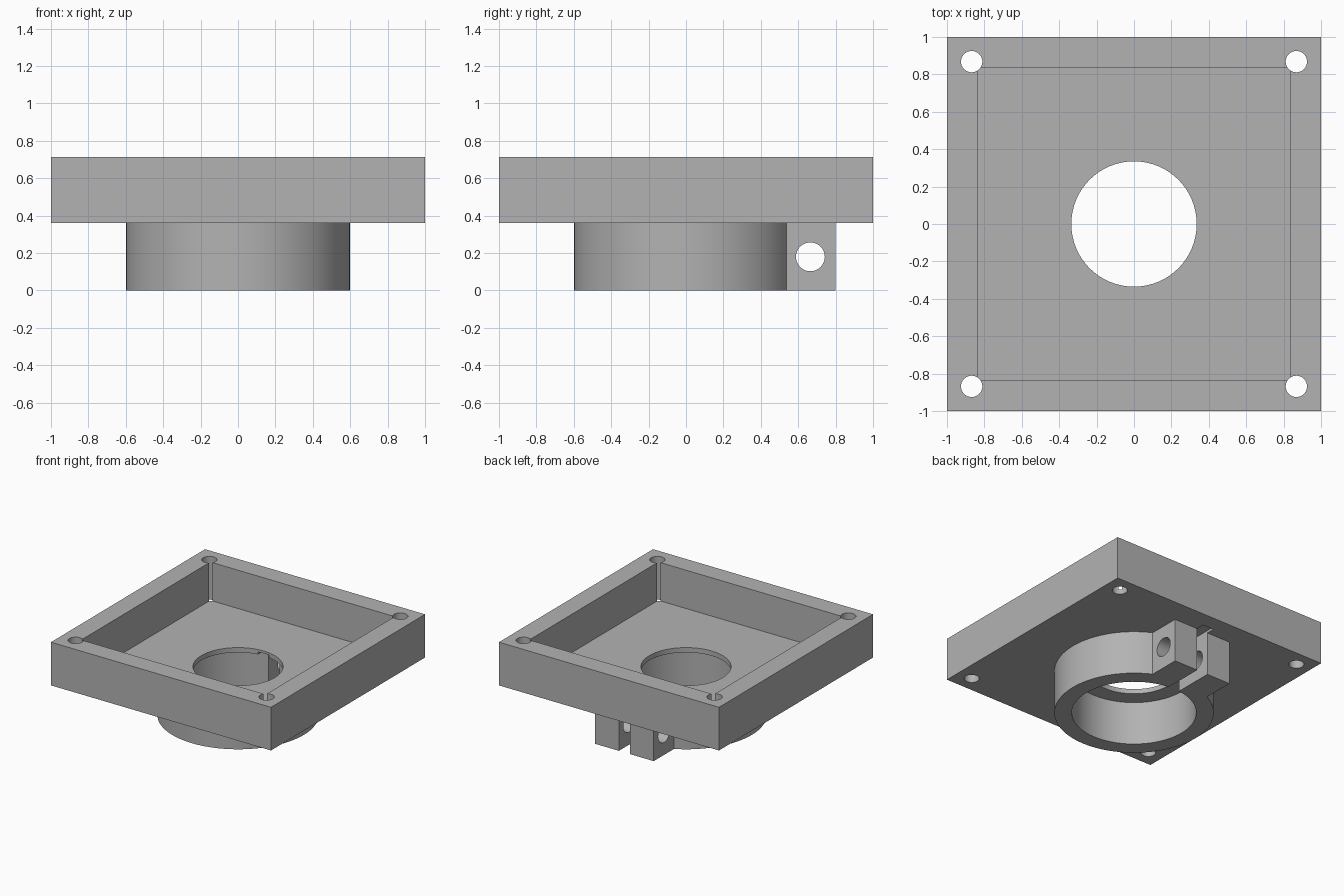
import bpy
import math

cube = bpy.data.objects.get("Cube")
if cube:
    bpy.data.objects.remove(cube, do_unlink=True)

grey = bpy.data.materials.new("plain_grey")
grey.use_nodes = True
colour = (0.45, 0.45, 0.45, 1)
grey.diffuse_color = colour
grey.node_tree.nodes["Principled BSDF"].inputs["Base Color"].default_value = colour


def box(name, x, y, z):
    """Box from three (low, high) ranges."""
    bpy.ops.mesh.primitive_cube_add(size=1, location=[sum(r) / 2 for r in (x, y, z)])
    ob = bpy.context.object
    ob.name = name
    ob.scale = [r[1] - r[0] for r in (x, y, z)]
    bpy.ops.object.transform_apply(location=True, rotation=True, scale=True)
    ob.data.materials.append(grey)
    return ob


def cylinder(name, radius, depth, centre, rotation=(0, 0, 0), sides=96):
    bpy.ops.mesh.primitive_cylinder_add(vertices=sides, radius=radius, depth=depth,
                                        location=centre, rotation=rotation)
    ob = bpy.context.object
    ob.name = name
    bpy.ops.object.transform_apply(location=True, rotation=True, scale=True)
    ob.data.materials.append(grey)
    return ob


def combine(target, tool, operation="DIFFERENCE"):
    """Apply a boolean and remove the tool."""
    bpy.context.view_layer.objects.active = target
    mod = target.modifiers.new("combine", "BOOLEAN")
    mod.object = tool
    mod.operation = operation
    mod.solver = "EXACT"
    bpy.ops.object.modifier_apply(modifier=mod.name)
    bpy.data.objects.remove(tool, do_unlink=True)


def finish(ob):
    bpy.ops.object.select_all(action="DESELECT")
    ob.select_set(True)
    bpy.context.view_layer.objects.active = ob
    bpy.ops.object.shade_smooth_by_angle(angle=math.radians(30))


BASE, FLOOR, TOP = 0.36, 0.40, 0.715   # underside, recess floor and rim of the tray
INNER = 0.838                          # half width of the recess
GAP = (-0.05, 0.05)                    # clamp slot width

# Square tray with a recess, centre opening and corner screw holes
tray = box("tray", (-1, 1), (-1, 1), (BASE, TOP))
combine(tray, box("recess", (-INNER, INNER), (-INNER, INNER), (FLOOR, 1)))
combine(tray, cylinder("opening", 0.335, 1, (0, 0, BASE)))
for sx in (-1, 1):
    for sy in (-1, 1):
        combine(tray, cylinder("screw_hole", 0.057, 2, (sx * 0.868, sy * 0.868, BASE), sides=48))

# Shallow relief of the clamp slot in the tray underside
combine(tray, box("slot_relief", GAP, (0, 0.87), (0.2, BASE + 0.02)))
finish(tray)

# Clamp ring with two ears at the back
clamp = cylinder("clamp_ring", 0.6, BASE, (0, 0, BASE / 2))
combine(clamp, box("ears", (-0.267, 0.267), (0.4, 0.8), (0, BASE)), "UNION")
combine(clamp, cylinder("bore", 0.469, 1, (0, 0, BASE / 2)))
combine(clamp, box("slot", GAP, (0.1, 0.9), (-0.2, 0.6)))
combine(clamp, cylinder("bolt_hole", 0.077, 1, (0, 0.665, BASE / 2), (0, math.pi / 2, 0), 48))
finish(clamp)
